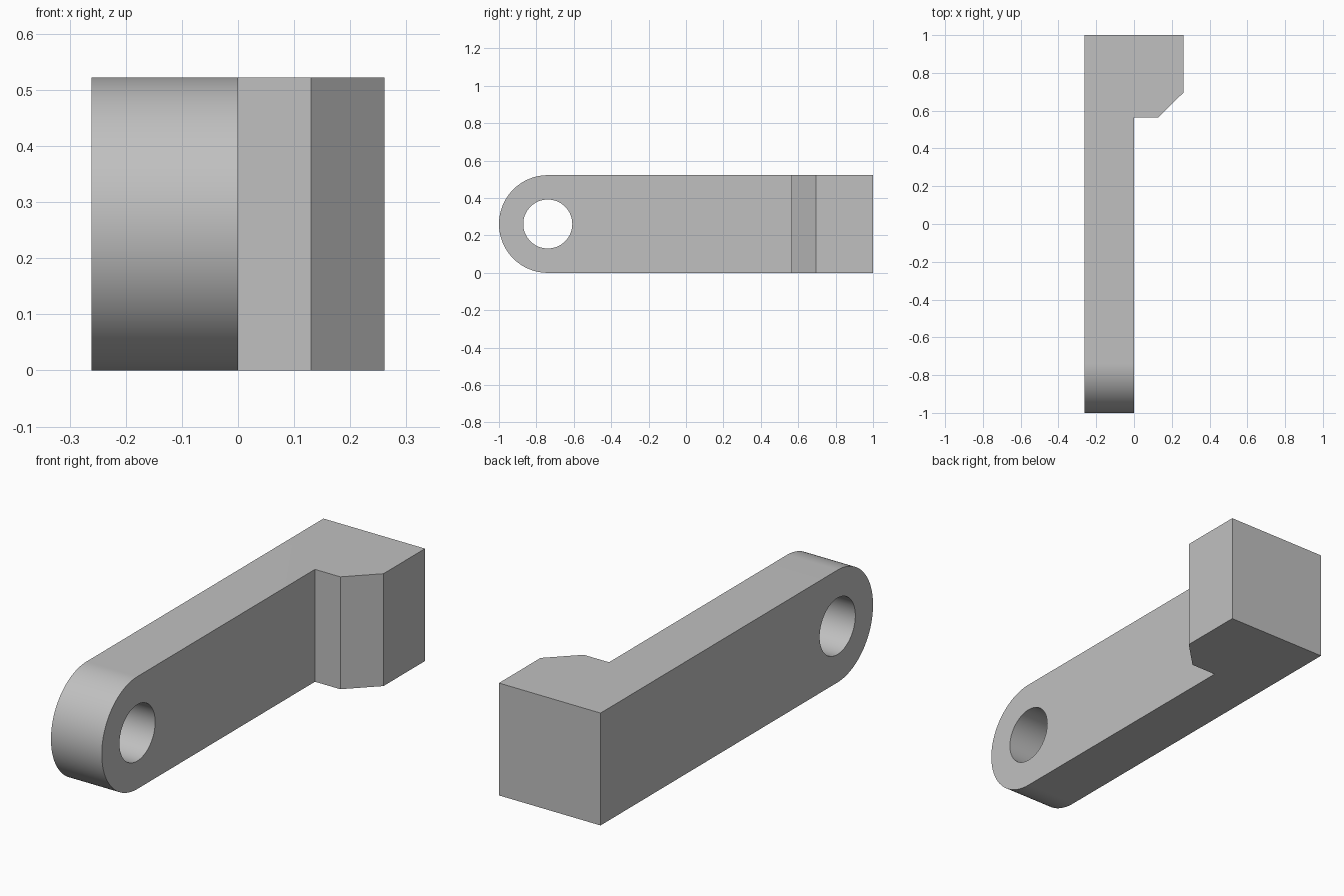
import bpy
import math
from mathutils import Vector

cube = bpy.data.objects.get("Cube")
if cube:
    bpy.data.objects.remove(cube, do_unlink=True)

HALF = 0.261            # half of the lever's height and of its full width
PIVOT_Y = -1 + HALF
HOLE_RADIUS = 0.131
STEPS = 64

grey = bpy.data.materials.new("plain grey")
grey.use_nodes = True
grey.diffuse_color = (0.53, 0.53, 0.53, 1)
grey.node_tree.nodes["Principled BSDF"].inputs["Base Color"].default_value = grey.diffuse_color


def prism(name, start, along):
    """Extrude a closed loop of points by a vector."""
    n = len(start)
    verts = [Vector(p) for p in start]
    verts += [p + Vector(along) for p in verts]
    faces = [tuple(reversed(range(n))), tuple(range(n, 2 * n))]
    faces += [(i, (i + 1) % n, (i + 1) % n + n, i + n) for i in range(n)]
    mesh = bpy.data.meshes.new(name)
    mesh.from_pydata(verts, [], faces)
    mesh.materials.append(grey)
    obj = bpy.data.objects.new(name, mesh)
    bpy.context.collection.objects.link(obj)
    return obj


def arc(radius, first, last, steps):
    """Points around the pivot in the side plane."""
    angles = [first + (last - first) * i / steps for i in range(steps + 1)]
    return [(-1, PIVOT_Y + radius * math.cos(a), HALF + radius * math.sin(a)) for a in angles]


# Hooked plan outline, left taller than needed so the side outline trims it
plan = [(-HALF, -1.1), (0, -1.1), (0, 0.565), (0.13, 0.565),
        (HALF, 0.695), (HALF, 1), (-HALF, 1)]
lever = prism("lever_arm", [(x, y, -0.2) for x, y in plan], (0, 0, 1))

# Side outline with the rounded pivot end, and the pivot bore
side = arc(HALF, math.pi / 2, 3 * math.pi / 2, STEPS)
side += [(-1, 1.2, 0), (-1, 1.2, 2 * HALF)]
trim = prism("side_trim", side, (2, 0, 0))
bore = prism("pivot_bore", arc(HOLE_RADIUS, 0, 2 * math.pi, STEPS)[:-1], (2, 0, 0))

for cutter, operation in ((trim, "INTERSECT"), (bore, "DIFFERENCE")):
    cutter.hide_render = True
    mod = lever.modifiers.new(cutter.name, "BOOLEAN")
    mod.object = cutter
    mod.operation = operation
    mod.solver = "EXACT"

# Bake the cuts and drop the cutters
bpy.context.view_layer.update()
graph = bpy.context.evaluated_depsgraph_get()
baked = bpy.data.meshes.new_from_object(lever.evaluated_get(graph))
lever.modifiers.clear()
lever.data = baked
for cutter in (trim, bore):
    bpy.data.objects.remove(cutter, do_unlink=True)

bpy.ops.object.select_all(action="DESELECT")
lever.select_set(True)
bpy.context.view_layer.objects.active = lever
bpy.ops.object.shade_smooth_by_angle(angle=math.radians(30))
